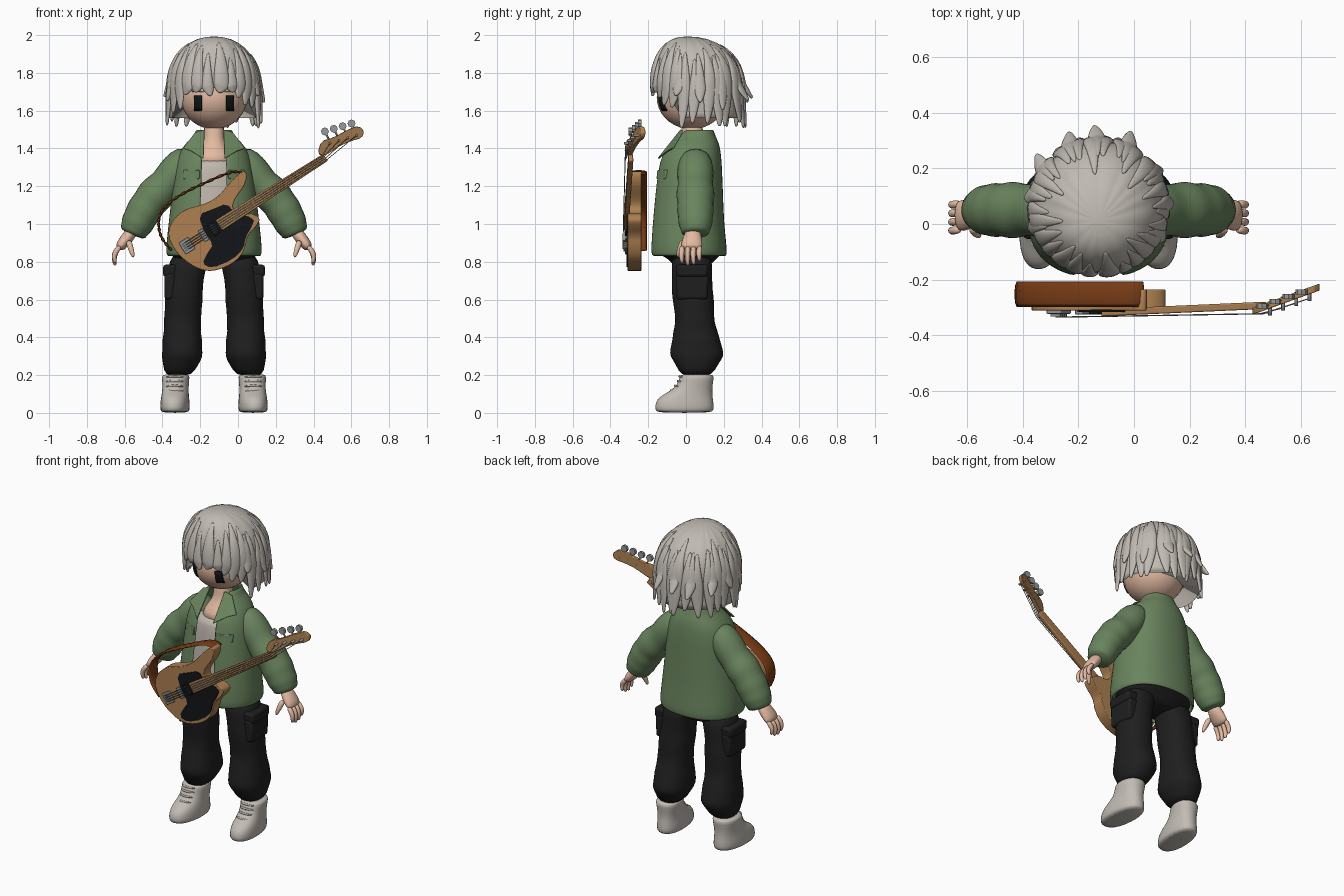
import bpy, bmesh, math, random
from mathutils import Vector as V

random.seed(4)
if "Cube" in bpy.data.objects:
    bpy.data.objects.remove(bpy.data.objects["Cube"])
CX = -0.127          # figure centre line
PI = math.pi


def material(name, *rgb):
    m = bpy.data.materials.new(name)
    col = [(c / 255) ** 2.2 for c in rgb] + [1]
    m.use_nodes = True
    m.diffuse_color = col
    bsdf = m.node_tree.nodes["Principled BSDF"]
    bsdf.inputs["Base Color"].default_value = col
    bsdf.inputs["Roughness"].default_value = 0.8
    return m


HAIR = material("ash hair", 190, 184, 176)
SKIN = material("skin", 226, 184, 160)
GREEN = material("green cloth", 105, 131, 94)
PANTS = material("black cloth", 36, 36, 37)
SHIRT = material("pale shirt", 190, 182, 172)
BOOT = material("boot leather", 192, 186, 178)
WOOD = material("tan wood", 172, 127, 82)
STRAP = material("brown leather", 120, 62, 28)
BLACK = material("glossy black", 26, 27, 30)
METAL = material("grey metal", 150, 151, 152)


def finish(name, bm, mat, sub=0, sharp=None, solid=0, bevel=0):
    bmesh.ops.recalc_face_normals(bm, faces=bm.faces)
    me = bpy.data.meshes.new(name)
    bm.to_mesh(me)
    bm.free()
    me.materials.append(mat)
    for p in me.polygons:
        p.use_smooth = True
    if sharp:
        me.set_sharp_from_angle(angle=sharp)
    ob = bpy.data.objects.new(name, me)
    bpy.context.collection.objects.link(ob)
    if solid:
        mod = ob.modifiers.new("thickness", "SOLIDIFY")
        mod.thickness, mod.offset = solid, 0
    if bevel:
        mod = ob.modifiers.new("bevel", "BEVEL")
        mod.width, mod.segments = bevel, 2
    if sub:
        mod = ob.modifiers.new("smooth", "SUBSURF")
        mod.levels = mod.render_levels = sub


def skin(name, rings, mat, closed=True, **kw):
    """Join successive rings of points into a surface."""
    bm = bmesh.new()
    vs = [[bm.verts.new(p) for p in r] for r in rings]
    n = len(vs[0])
    for a, b in zip(vs, vs[1:]):
        for j in range(n if closed else n - 1):
            k = (j + 1) % n
            bm.faces.new((a[j], a[k], b[k], b[j]))
    if closed:
        bm.faces.new(vs[0])
        bm.faces.new(vs[-1])
    finish(name, bm, mat, **kw)


def layer(cx, z, rx, yf, yb, n=20, gap=0, power=0.88):
    """Horizontal rounded ring, optionally open at the front."""
    g = math.asin(gap / rx) if gap else 0
    out = []
    for i in range(n):
        a = -PI / 2 + g + (2 * PI - 2 * g) * i / (n - 1 if gap else n)
        c, s = [math.copysign(abs(q) ** power, q) for q in (math.cos(a), math.sin(a))]
        out.append(V((cx + rx * c, (yf + yb) / 2 + (yb - yf) / 2 * s, z)))
    return out


def tube(name, pts, radii, mat, n=10, ref=V((0, 1, 0)), **kw):
    """Sweep an ellipse along a path; radii are (across, along ref)."""
    pts = [V(p) for p in pts]
    rings = []
    for i, p in enumerate(pts):
        t = (pts[min(i + 1, len(pts) - 1)] - pts[max(i - 1, 0)]).normalized()
        b = t.cross(ref).normalized()
        c = b.cross(t)
        r = radii[i] if isinstance(radii, list) else radii
        rings.append([p + b * r[0] * math.cos(a) + c * r[1] * math.sin(a)
                      for a in [2 * PI * k / n for k in range(n)]])
    skin(name, rings, mat, **kw)


def plate(name, outline, y0, y1, mat, tilt=lambda x, z: 0, rounds=0, bevel=0):
    """Extrude a front outline through y, with optional corner rounding."""
    for _ in range(rounds):
        nxt = outline[1:] + outline[:1]
        outline = [(p[0] * k + q[0] * (1 - k), p[1] * k + q[1] * (1 - k))
                   for p, q in zip(outline, nxt) for k in (0.75, 0.25)]
    rings = [[V((x, y + tilt(x, z), z)) for x, z in outline] for y in (y0, y1)]
    skin(name, rings, mat, sharp=0.6, bevel=bevel)


# head and face
HC, HR = V((CX, 0.03, 1.67)), V((0.175, 0.185, 0.168))
head_mesh = bmesh.new()
bmesh.ops.create_uvsphere(head_mesh, u_segments=28, v_segments=18, radius=1)
for v in head_mesh.verts:
    v.co = v.co * HR + HC
finish("head", head_mesh, SKIN)


def face_patch(name, x, z, w, h, mat):
    def on_face(px, pz):
        q = 1 - ((px - CX) / HR[0]) ** 2 - ((pz - HC[2]) / HR[2]) ** 2
        return V((px, HC[1] - HR[1] * math.sqrt(q) - 0.003, pz))
    rows = [[on_face(x + w * (i / 4 - 0.5), z + h * (j / 4 - 0.5)) for i in range(5)]
            for j in range(5)]
    skin(name, rows, mat, closed=False, solid=0.004)


# hair: ridged cap plus overlapping tapered locks
def hair_point(phi, t, zend, flare, scale=1):
    if t < 0.6:
        a = t / 0.6 * PI / 2
        r = math.sin(a) ** (0.98 - 0.2 * max(0, math.cos(phi)))
        z = 1.74 + 0.255 * scale * math.cos(a) ** 0.9
    else:
        u = (t - 0.6) / 0.4
        r, z = 1 + flare * u, 1.74 - (1.74 - zend) * u
    cy = 0.06 - 0.05 * (1 - r)
    r *= scale * 0.237
    return V((CX + r * math.sin(phi), cy - r * math.cos(phi), z))


cap_rings = []
for i in range(15):
    ring = []
    for k in range(96):
        phi = 2 * PI * k / 96
        low = 1.72 if math.cos(phi) > 0.35 else 1.56
        ridge = 0.012 * abs(math.sin(phi * 8 + math.sin(phi * 3))) * min(1, i / 4)
        ring.append(hair_point(phi, max(i / 14, 0.01), low, 0, 0.99 + ridge))
    cap_rings.append(ring)
skin("hair_cap", cap_rings, HAIR)


def lock(name, phi, zend, flare, width, start, scale=1):
    pts, rad = [], []
    sway = random.uniform(-0.1, 0.1)
    for i in range(11):
        t = start + (1 - start) * i / 10
        u = max(0, (t - 0.6) / 0.4)
        pts.append(hair_point(phi + sway * u, t, zend, flare, scale))
        swell = min(1, 0.15 + i / 5)
        rad.append((width * swell * (1 - 0.8 * u ** 2), 0.02 * swell * (1 - 0.6 * u)))
    tube(name, pts, rad, HAIR, n=8, ref=V((math.sin(phi), -math.cos(phi), 0.4)), sub=1)


for i in range(26):
    phi = -PI + 2 * PI * (i + 0.5) / 26 + random.uniform(-0.05, 0.05)
    f = abs(phi)
    if f < 0.72:
        end, flare = random.uniform(1.65, 1.71), 0.0
    elif f < 1.15:
        end, flare = random.uniform(1.56, 1.63), 0.02
    else:
        end, flare = random.uniform(1.50, 1.56), 0.06
    lock(f"hair_lock_{i}", phi, end, flare, random.uniform(0.036, 0.046), random.uniform(0.2, 0.4))
    if f > 1.0 and i % 2:
        lock(f"hair_layer_{i}", phi + 0.1, random.uniform(1.60, 1.68),
             random.uniform(0.08, 0.12) + 0.08 * (f > 2.2), 0.036, 0.35, 1.01)

# neck, shirt, hips
skin("neck", [layer(CX, *r) for r in (
    (1.30, .12, -.10, .12), (1.37, .10, -.085, .12), (1.42, .06, -.035, .10),
    (1.47, .052, -.02, .09), (1.56, .055, -.02, .09))], SKIN, sub=1)
skin("shirt", [layer(CX, *r) for r in (
    (.88, .19, -.14, .16), (1.0, .19, -.14, .16), (1.2, .17, -.125, .15),
    (1.31, .15, -.115, .14), (1.345, .12, -.10, .12))], SHIRT, sub=1)
skin("hips", [layer(CX, *r) for r in (
    (.765, .13, -.06, .12), (.80, .21, -.08, .145), (.832, .222, -.12, .18),
    (.845, .238, -.17, .20), (.88, .23, -.165, .19))], PANTS, sub=1)

# open jacket
skin("jacket", [layer(CX, z, rx, yf, yb, 30, gap) for z, rx, yf, yb, gap in (
    (.83, .243, -.185, .208, .07), (.86, .25, -.19, .212, .07), (1.0, .235, -.18, .195, .065),
    (1.15, .217, -.165, .19, .058), (1.28, .205, -.15, .185, .053), (1.37, .185, -.13, .18, .055),
    (1.43, .14, -.09, .168, .06), (1.46, .10, -.05, .15, .06), (1.50, .09, -.02, .14, .065))],
    GREEN, closed=False, solid=0.014, sub=1)

for s, side in ((1, "left_"), (-1, "right_")):
    def X(o):
        return CX + s * o

    face_patch(side + "eye", X(.085), 1.64, .04, .08, BLACK)
    face_patch(side + "brow", X(.085), 1.705, .06, .01, HAIR)

    # jacket details
    plate(side + "collar", [(X(o), z) for o, z in (
        (.05, 1.50), (.10, 1.485), (.165, 1.40), (.12, 1.385), (.055, 1.345))], -.155, -.143, GREEN,
        lambda x, z: .3 * (abs(x - CX) - .05) + .8 * (z - 1.345), bevel=.003)
    plate(side + "pocket_flap", [(X(o), z) for o, z in (
        (.075, 1.24), (.12, 1.23), (.165, 1.24), (.165, 1.285), (.075, 1.285))],
        -.154, -.13, GREEN,
        lambda x, z: .5 * (abs(x - CX) - .08) + .1 * (z - 1.25), bevel=.004)

    # sleeve with soft folds
    arm = [(.12, 1.37, .065), (.165, 1.325, .09), (.21, 1.265, .098), (.25, 1.215, .09),
           (.28, 1.185, .096), (.315, 1.15, .104), (.345, 1.11, .09), (.368, 1.075, .1),
           (.39, 1.035, .088), (.408, 1.0, .092), (.422, .97, .074), (.435, .94, .076)]
    tube(side + "sleeve", [(X(o), .05, z) for o, z, r in arm],
         [(r, r * 1.04) for o, z, r in arm], GREEN, n=14, sub=1)

    # hand with curled fingers
    tube(side + "palm", [(X(.43), .04, .97), (X(.455), .035, .93), (X(.49), .03, .89),
                         (X(.505), .03, .865)],
         [(.035, .04), (.035, .052), (.032, .062), (.02, .055)], SKIN, sub=1)
    for i in range(4):
        y = -.02 + .031 * i
        drop = (.0, .012, .008, -.01)[i]
        tube(f"{side}finger_{i}", [(X(.495), y, .885), (X(.525), y - .004, .85),
                                   (X(.53), y - .004, .82 - drop), (X(.522), y, .79 - drop)],
             [(.016, .016), (.016, .016), (.014, .014), (.009, .009)], SKIN, n=8, sub=1)
    tube(side + "thumb", [(X(.455), -.01, .915), (X(.44), -.035, .87), (X(.425), -.045, .82)],
         [(.02, .02), (.017, .017), (.009, .009)], SKIN, n=8, sub=1)

    # baggy trouser leg and cargo pocket
    skin(side + "trouser_leg", [layer(X(o), z, rx, yf, yb) for z, o, rx, yf, yb in (
        (.86, .12, .11, -.08, .14), (.75, .146, .098, -.075, .14), (.66, .155, .094, -.078, .14),
        (.60, .16, .104, -.072, .15), (.54, .164, .096, -.062, .15), (.48, .167, .102, -.055, .15),
        (.43, .168, .096, -.07, .17), (.39, .168, .108, -.072, .18), (.34, .168, .104, -.085, .195),
        (.30, .168, .112, -.088, .205), (.26, .175, .095, -.055, .17), (.19, .19, .072, -.03, .14))],
        PANTS, sub=1)
    for nm, z0, z1, out in (("cargo_pocket", .60, .74, .262), ("cargo_flap", .72, .785, .27)):
        skin(side + nm, [[V((X(o), y, z)) for y, z in (
            (-.05, z0), (.115, z0), (.12, z1), (-.055, z1))] for o in (.19, out)],
            PANTS, bevel=.015, sharp=.8)

    # boot turned slightly outward, with laces
    skin(side + "boot", [[p + V((s * .06 * (.05 - p.y), 0, 0)) for p in layer(X(.203), *r)] for r in (
        (.0, .07, -.155, .14), (.015, .078, -.165, .148), (.05, .078, -.165, .148),
        (.085, .074, -.145, .142), (.115, .07, -.085, .14), (.15, .07, -.045, .142),
        (.195, .075, -.035, .15), (.205, .066, -.025, .14))], BOOT, sub=1)
    for i in range(4):
        z, y = .115 + .025 * i, (-.09, -.068, -.053, -.046)[i]
        tube(f"{side}lace_{i}", [(X(.157), y + .03, z), (X(.208), y, z + .006),
                                 (X(.258), y + .03, z)], (.007, .007), BOOT, n=6, sub=1)

# bass guitar body and guard
plate("guitar_body", [
    (.05, 1.28), (.04, 1.21), (-.02, 1.13), (-.03, 1.08), (.01, 1.05), (.07, 1.06), (.12, 1.03),
    (.10, .99), (.05, .94), (.04, .88), (.01, .82), (-.06, .77), (-.16, .745), (-.25, .78),
    (-.33, .85), (-.375, .94), (-.35, 1.02), (-.28, 1.08), (-.19, 1.10), (-.11, 1.14),
    (-.05, 1.21), (.01, 1.275)], -.31, -.235, WOOD, rounds=2, bevel=.016)
plate("pickguard", [
    (-.21, 1.05), (-.13, 1.08), (-.06, 1.11), (-.02, 1.06), (.09, 1.03), (.07, .98), (.04, .93),
    (.03, .87), (-.03, .81), (-.14, .765), (-.19, .79), (-.16, .85), (-.13, .89), (-.18, .96)],
    -.316, -.309, BLACK, rounds=1)

A, D, N = V((-.27, .885)), V((.843, .538)), V((-.538, .843))


def along(u, v):
    return tuple(A + D * u + N * v)


def bar(name, u0, u1, w0, w1, y0, mat, mid=0, **kw):
    plate(name, [along(u0, mid - w0), along(u1, mid - w1), along(u1, mid + w1),
                 along(u0, mid + w0)], y0, -.3, mat, **kw)


bar("neck_board", .2, .87, .033, .022, -.326, WOOD, tilt=lambda x, z: .045 * x, bevel=.005)
bar("bridge", -.03, .03, .036, .036, -.322, METAL, bevel=.003)
bar("pickup_front", .15, .185, .036, .036, -.325, BLACK, bevel=.003)
bar("pickup_cover", .09, .12, .034, .034, -.325, METAL, bevel=.003)


# headstock, tuners and strings
def head_lean(x, z):
    return .36 * (x - .44)


plate("headstock", [(.42, 1.37), (.44, 1.44), (.50, 1.455), (.59, 1.505), (.64, 1.52), (.67, 1.49),
                    (.655, 1.455), (.60, 1.44), (.54, 1.415), (.46, 1.36)],
      -.32, -.295, WOOD, tilt=head_lean, rounds=1, bevel=.003)
for i in range(4):
    x, z = .46 + .047 * i, 1.49 + .014 * i
    y = -.305 + head_lean(x, z)
    tube(f"tuner_{i}", [(x, y - .006, z), (x, y + .012, z)], (.021, .021), METAL, n=8,
         ref=V((1, 0, 0)), sharp=.6)
    tube(f"tuner_stem_{i}", [(x, y, z), (x + .03, y + .01, z - .06)], (.005, .005), METAL, n=6)
    px, pz = x + .028, z - .062
    tube(f"tuner_post_{i}", [(px, y - .03, pz), (px, y + .02, pz)], (.007, .007), METAL, n=8,
         ref=V((1, 0, 0)))
    v = .0195 - .013 * i
    bar(f"saddle_{i}", -.02, .02, .004, .004, -.331, METAL, mid=v)
    a, b = along(0, v), along(.86, v * .8)
    tube(f"string_{i}", [(a[0], -.334, a[1]), (b[0], -.322, b[1]), (px, y - .02, pz)],
         (.0022, .0022), METAL, n=5)

# braided strap
path = [V((x, -.252, z)) for x, z in (
    (-.31, .83), (-.35, .86), (-.405, .93), (-.42, 1.01), (-.395, 1.08), (-.31, 1.15),
    (-.17, 1.22), (-.03, 1.275), (.04, 1.262), (.05, 1.24))]
fine = []
for p0, p1, p2, p3 in zip(path, path[1:], path[2:], path[3:]):
    for k in range(6):
        t = k / 6
        fine.append(.5 * (2 * p1 + (p2 - p0) * t + (2 * p0 - 5 * p1 + 4 * p2 - p3) * t * t
                          + (3 * p1 - p0 - 3 * p2 + p3) * t ** 3))
tube("strap", fine, [(.009 if i % 2 else .005, .046) for i in range(len(fine))], STRAP, n=8)
